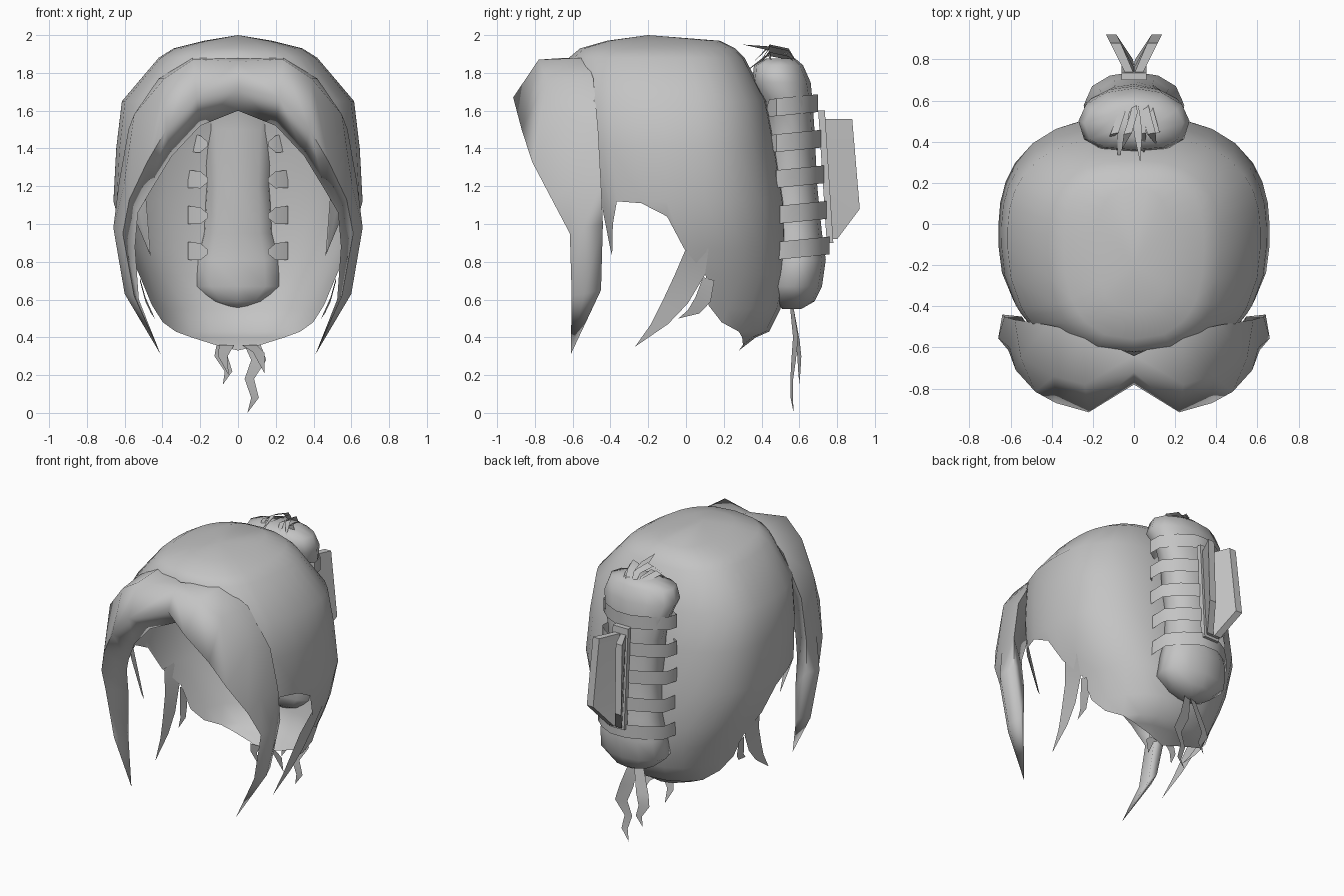
import bpy, bmesh, math
from mathutils import Vector

gray = bpy.data.materials.new("hair_gray")
gray.diffuse_color = (0.55, 0.55, 0.55, 1)


def finish(name, bm, mirror=False, angle=50, recalc=False):
    bmesh.ops.remove_doubles(bm, verts=bm.verts, dist=0.0005)
    if recalc:
        bmesh.ops.recalc_face_normals(bm, faces=bm.faces)
    mesh = bpy.data.meshes.new(name)
    bm.to_mesh(mesh)
    bm.free()
    mesh.materials.append(gray)
    ob = bpy.data.objects.new(name, mesh)
    bpy.context.collection.objects.link(ob)
    bpy.ops.object.select_all(action='DESELECT')
    ob.select_set(True)
    bpy.context.view_layer.objects.active = ob
    bpy.ops.object.shade_smooth_by_angle(angle=math.radians(angle))
    if mirror:
        mod = ob.modifiers.new("mirror", 'MIRROR')
        mod.merge_threshold = 0.001
    return ob


def loft(bm, rings, closed=True, ends=False):
    """Skin a list of equally long point rings."""
    vs = [[bm.verts.new(p) for p in r] for r in rings]
    n = len(rings[0])
    for a, b in zip(vs, vs[1:]):
        for i in range(n if closed else n - 1):
            j = (i + 1) % n
            bm.faces.new((a[i], b[i], b[j], a[j]))
    if ends:
        bm.faces.new(vs[0])
        bm.faces.new(vs[-1][::-1])


def ribbon(bm, pts, side, widths):
    """Thin flat lock along a path."""
    s = Vector(side)
    loft(bm, [[Vector(p) - s * w, Vector(p) + s * w] for p, w in zip(pts, widths)], False)


def spow(v, e=0.8):
    return math.copysign(abs(v) ** e, v)


# Hair cap: level, half width, centre y, front y, back y
LEVELS = [(2.0, 0, -.2, -.2, -.2), (1.97, .18, -.1, -.42, .18), (1.93, .34, -.1, -.56, .26),
          (1.88, .42, -.08, -.62, .31), (1.65, .615, -.06, -.66, .43), (1.4, .645, -.05, -.65, .48),
          (1.12, .66, -.05, -.6, .525), (.87, .59, -.05, -.55, .535), (.73, .53, -.05, -.5, .53),
          (.55, .475, -.2, -.5, .5), (.43, .44, -.25, -.5, .44), (.4, .43, -.3, -.5, .37),
          (.33, .3, -.3, -.5, .28)]
# Hem height by angle from the front
HEM = [(0, 1.86), (20, 1.84), (38, 1.72), (46, 1.3), (50, .83), (55, 1.0), (60, 1.12), (75, 1.11),
       (87, 1.04), (92, .87), (101, .73), (111, .57), (122, .48), (136, .43), (150, .4),
       (165, .36), (180, .33)]


def cap_point(deg, z):
    for lo, hi in zip(LEVELS, LEVELS[1:]):
        if hi[0] <= z:
            t = (lo[0] - z) / (lo[0] - hi[0])
            _, a, c, yf, yb = [p + (q - p) * t for p, q in zip(lo, hi)]
            break
    s, k = math.sin(math.radians(deg)), math.cos(math.radians(deg))
    if deg in (0, 180):
        s = 0
    return (a * spow(s), c - spow(k) * ((c - yf) if k > 0 else (yb - c)), z)


bm = bmesh.new()
loft(bm, [[cap_point(d, max(l[0], h)) for d, h in HEM] for l in LEVELS], False)
finish("hair_cap", bm, True, 60)

# Swept fringe: four-point sections from the parting to the tip
FRINGE = [[(0, -.64, 1.88), (0, -.72, 1.86), (0, -.78, 1.72), (0, -.62, 1.6)],
          [(.24, -.53, 1.88), (.24, -.78, 1.87), (.22, -.915, 1.67), (.2, -.7, 1.52)],
          [(.42, -.49, 1.77), (.39, -.74, 1.77), (.38, -.87, 1.5), (.35, -.66, 1.36)],
          [(.58, -.465, 1.5), (.55, -.65, 1.58), (.48, -.815, 1.33), (.46, -.57, 1.18)],
          [(.63, -.45, 1.22), (.605, -.6, 1.2), (.575, -.71, 1.13), (.53, -.49, 1.06)],
          [(.64, -.44, 1.0), (.66, -.555, .98), (.61, -.615, .95), (.545, -.45, .88)],
          [(.57, -.45, .65), (.6, -.54, .63), (.55, -.605, .62), (.525, -.48, .6)],
          [(.41, -.61, .31)] * 4]
bm = bmesh.new()
loft(bm, FRINGE)
finish("fringe", bm, True, 100, True)

# Pointed locks hanging from the side hem
bm = bmesh.new()
ribbon(bm, [(.58, .06, .87), (.53, .02, .73), (.5, -.06, .58), (.48, -.14, .47), (.46, -.27, .35)],
       (0, 1, 0), (.06, .08, .07, .045, 0))
ribbon(bm, [(.52, .12, .71), (.49, .09, .6), (.46, .04, .535), (.44, -.04, .5)],
       (0, 1, -.3), (.03, .04, .03, 0))
finish("side_locks", bm, True)

# Rolled bun down the back: z, centre y, half width, front depth, back depth
BUN = [(1.875, .5, .12, .08, .08), (1.84, .49, .24, .13, .13), (1.75, .5, .27, .15, .16),
       (1.65, .55, .24, .14, .12), (1.5, .56, .2, .14, .12), (1.2, .57, .18, .14, .125),
       (.95, .59, .195, .15, .13), (.81, .6, .235, .15, .14), (.67, .575, .245, .145, .145),
       (.59, .57, .15, .11, .11), (.55, .56, .04, .05, .05)]
bm = bmesh.new()
rings = []
for z, cy, hx, front, back in BUN:
    ring = []
    for k in range(12):
        c, s = math.cos(k * math.pi / 6), math.sin(k * math.pi / 6)
        e = 1 if s > 0.01 else 0.75
        ring.append((hx * spow(c, e), cy + (back if s > 0 else front) * spow(s, e), z))
    rings.append(ring)
loft(bm, rings, ends=True)
finish("bun", bm, False, 60, True)

# Straps wrapped round the bun
bm = bmesh.new()
for i in range(5):
    z, dy = 1.63 - .19 * i, .015 * i
    half = [(.16, .43), (.2, .44), (.265, .48), (.255, .56 + dy), (.17, .64 + dy), (.06, .7 + dy)]
    path = half + [(-x, y) for x, y in half[::-1]]
    h = [.012, .045] + [.047] * 8 + [.045, .012]
    loft(bm, [[(x, y, z - w + (y - .6) * .1), (x, y, z + w + (y - .6) * .1)]
              for (x, y), w in zip(path, h)], False)
finish("straps", bm)

# Clip bar and its two flared wings
bm = bmesh.new()
loft(bm, [[(-w, y, z), (w, y, z), (w, y + .035, z), (-w, y + .035, z)]
          for w, y, z in ((.06, .7, 1.6), (.06, .745, .9))], ends=True)
finish("clip_bar", bm, False, 30, True)
bm = bmesh.new()
loft(bm, [[(x, y, z) for x, y in ((a - .02, b), (a + .02, b), (c + .025, d), (c - .025, d))]
          for a, b, c, d, z in ((.02, .73, .09, .88, 1.555), (.02, .76, .11, .92, 1.08),
                                (.02, .775, .03, .8, .92))], ends=True)
finish("clip_wings", bm, True, 30, True)

# Loose curls over the top of the bun: root x, tip x, tip y, crest height, tip height
bm = bmesh.new()
for x0, x1, y1, top, tip in ((-.06, -.13, .4, 1.9, 1.8), (-.04, -.08, .28, 1.9, 1.78),
                             (.0, -.06, .36, 1.94, 1.86), (.01, .03, .3, 1.93, 1.95),
                             (.03, .05, .33, 1.91, 1.77), (.06, .11, .38, 1.93, 1.84),
                             (.08, .13, .46, 1.9, 1.83)):
    ribbon(bm, [(x0, .6, 1.83), (x0, .54, top - .02), ((x0 + x1) / 2, .44, top),
                (x1, y1, tip)], (1, .2, .5), (.005, .018, .02, 0))
finish("top_curls", bm)

# Wispy tails under the bun and nape
bm = bmesh.new()
ribbon(bm, [(.02, .56, .56), (.06, .58, .4), (.11, .57, .28), (.06, .56, .18), (.09, .56, .08),
            (.05, .57, 0)], (1, .3, 0), (.03, .045, .04, .025, .02, 0))
ribbon(bm, [(-.02, .56, .56), (-.07, .59, .38), (-.09, .6, .3), (-.05, .6, .22), (-.08, .6, .15)],
       (1, .3, 0), (.03, .04, .035, .02, 0))
ribbon(bm, [(.06, .28, .36), (.11, .29, .32), (.14, .31, .21)], (1, 0, 0), (.04, .03, 0))
ribbon(bm, [(-.06, .28, .36), (-.08, .29, .3), (-.05, .31, .2)], (1, 0, 0), (.04, .025, 0))
finish("nape_tails", bm)
